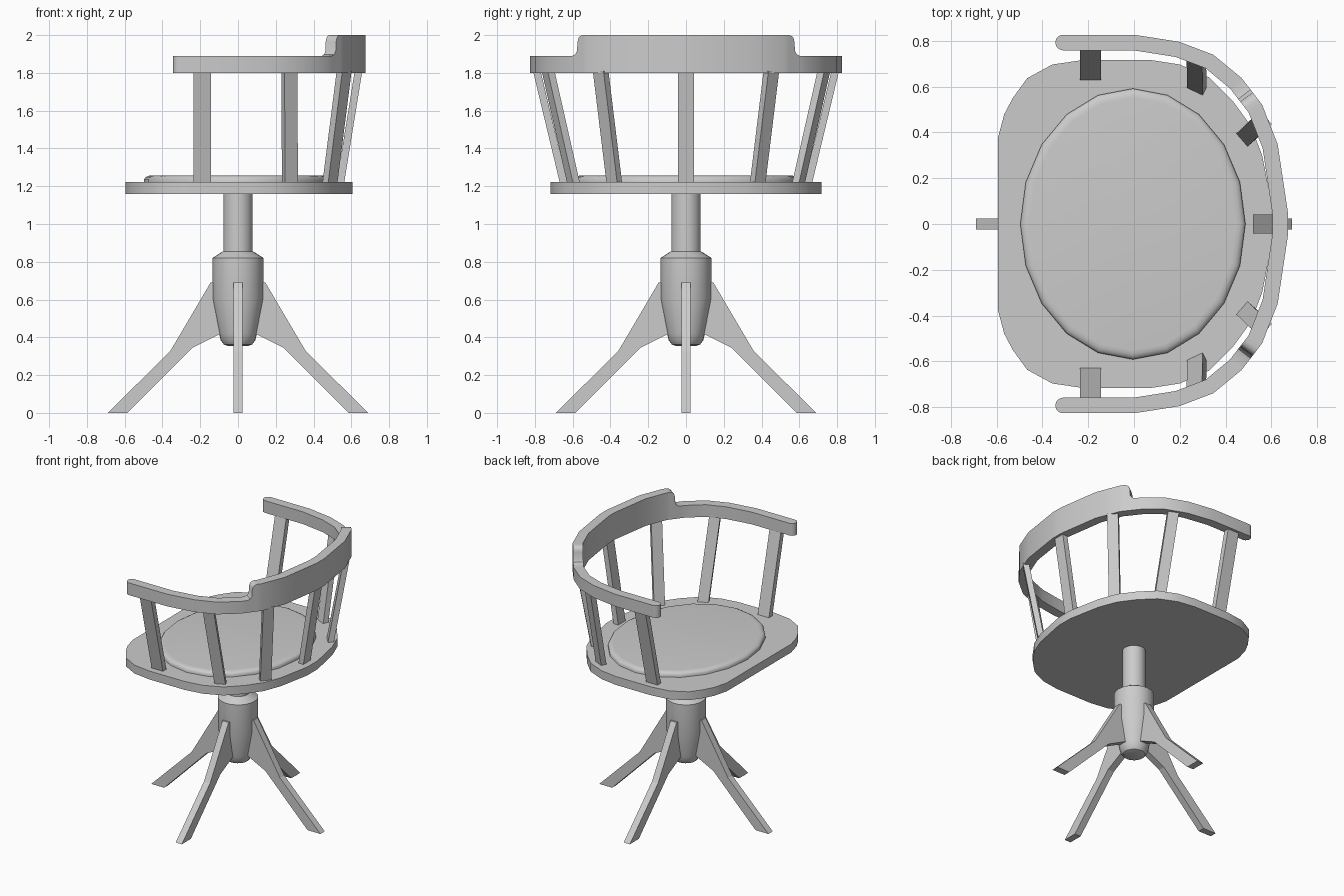
import bpy, bmesh, math
from mathutils import Vector

if "Cube" in bpy.data.objects:
    bpy.data.objects.remove(bpy.data.objects["Cube"])


def finish(name, bm, smooth=None):
    bmesh.ops.recalc_face_normals(bm, faces=bm.faces[:])
    me = bpy.data.meshes.new(name)
    bm.to_mesh(me)
    bm.free()
    ob = bpy.data.objects.new(name, me)
    bpy.context.collection.objects.link(ob)
    if smooth:
        bpy.ops.object.select_all(action='DESELECT')
        bpy.context.view_layer.objects.active = ob
        ob.select_set(True)
        bpy.ops.object.shade_smooth_by_angle(angle=math.radians(smooth))
    return ob


def loft(name, rings, smooth=None):
    """Skin equal-length closed rings and cap both ends."""
    bm = bmesh.new()
    vs = [[bm.verts.new(p) for p in r] for r in rings]
    n = len(rings[0])
    for a, b in zip(vs, vs[1:]):
        for i in range(n):
            j = (i + 1) % n
            bm.faces.new((a[i], a[j], b[j], b[i]))
    bm.faces.new(vs[0])
    bm.faces.new(vs[-1])
    return finish(name, bm, smooth)


def ellipse(rx, ry, z, n, cx=0.0):
    return [(cx + rx * math.cos(2 * math.pi * i / n),
             ry * math.sin(2 * math.pi * i / n), z) for i in range(n)]


# Seat board
half = [(-0.595, 0.375), (-0.567, 0.48), (-0.53, 0.55), (-0.467, 0.637),
        (-0.357, 0.697), (-0.22, 0.717), (0.07, 0.717), (0.2, 0.697),
        (0.33, 0.64), (0.43, 0.54), (0.51, 0.43), (0.56, 0.30), (0.607, 0.06)]
outline = half + [(x, -y) for x, y in reversed(half)]
loft("seat", [[(x, y, z) for x, y in outline] for z in (1.16, 1.222)], 30)

# Cushion pad with a rounded rim
loft("seat_pad", [ellipse(0.492 - d, 0.592 - d, z, 20, -0.005)
                  for d, z in ((0, 1.215), (0, 1.238), (0.008, 1.248),
                               (0.022, 1.255), (0.04, 1.257))], 40)

# Arm and back rail: stations of (centre, normal, half width, top)
HW, LOW = 0.034, 1.89
path = [Vector(p) for p in ((-0.31, 0.793), (0, 0.793), (0.19, 0.763),
        (0.33, 0.71), (0.445, 0.615), (0.53, 0.505), (0.595, 0.34), (0.64, 0.04))]
full = path + [Vector((path[-1].x, -path[-1].y))]
stations = []
for a in (85, 60, 35, 15):
    r = math.radians(a)
    stations.append((Vector((-0.31 - HW * math.sin(r), 0.793)),
                     Vector((0, 1)), HW * math.cos(r), LOW))
normals = []
for i in range(len(path)):
    d = (full[i + 1] - full[i]).normalized()
    if i:
        d += (full[i] - full[i - 1]).normalized()
    normals.append(Vector((-d.y, d.x)).normalized())
for i, (p, n) in enumerate(zip(path, normals)):
    stations.append((p, n, HW, LOW if i < 5 else 2.0))
    if i == 4:
        # Rounded step up to the tall back section
        for t, top in ((0.3, 1.89), (0.44, 1.897), (0.53, 1.915), (0.55, 1.965),
                       (0.6, 1.985), (0.68, 1.996), (0.8, 2.0)):
            stations.append((p.lerp(path[5], t),
                             n.lerp(normals[5], t).normalized(), HW, top))
stations += [(Vector((p.x, -p.y)), Vector((n.x, -n.y)), h, t)
             for p, n, h, t in reversed(stations)]
rings = []
for p, n, h, top in stations:
    o, i = p + n * h, p - n * h
    rings.append([(o.x, o.y, 1.8), (o.x, o.y, top), (i.x, i.y, top), (i.x, i.y, 1.8)])
loft("arm_rail", rings, 35)


# Slanted flat spindles between seat and rail
def spindle(name, bottom, top, angle, w, s=1, t=0.04):
    a = math.radians(angle)
    n, d = Vector((math.cos(a), math.sin(a))), Vector((-math.sin(a), math.cos(a)))
    ends = []
    for c, z in ((Vector(bottom), 1.205), (Vector(top), 1.81)):
        q = [c + n * (u * t / 2) + d * (v * w / 2)
             for u, v in ((1, 1), (1, -1), (-1, -1), (-1, 1))]
        ends.append([(p.x, s * p.y, z) for p in q])
    loft(name, ends)


for side, s in (("left", 1), ("right", -1)):
    spindle("front_spindle_" + side, (-0.19, 0.645), (-0.19, 0.79), 90, 0.092, s)
    spindle("middle_spindle_" + side, (0.275, 0.593), (0.272, 0.73), 65, 0.075, s)
    spindle("rear_spindle_" + side, (0.485, 0.378), (0.562, 0.452), 41, 0.075, s)
spindle("back_spindle", (0.54, 0), (0.638, 0), 0, 0.084)

# Swivel column and turned hub
loft("column", [ellipse(0.078, 0.078, z, 24) for z in (0.8, 1.17)], 35)
loft("hub", [ellipse(r, r, z, 24) for r, z in
             ((0.05, 0.354), (0.075, 0.362), (0.092, 0.385), (0.1, 0.42),
              (0.135, 0.6), (0.135, 0.82), (0.08, 0.855))], 32)

# Four splayed legs
profile = [(0.06, 0.69), (0.145, 0.69), (0.295, 0.435), (0.36, 0.325), (0.69, 0),
           (0.585, 0), (0.24, 0.345), (0.10, 0.415), (0.06, 0.415)]
for k in range(4):
    c, s = round(math.cos(k * math.pi / 2)), round(math.sin(k * math.pi / 2))
    loft(f"leg_{k + 1}", [[(c * r - s * w, s * r + c * w, z) for r, z in profile]
                          for w in (-0.025, 0.025)])
